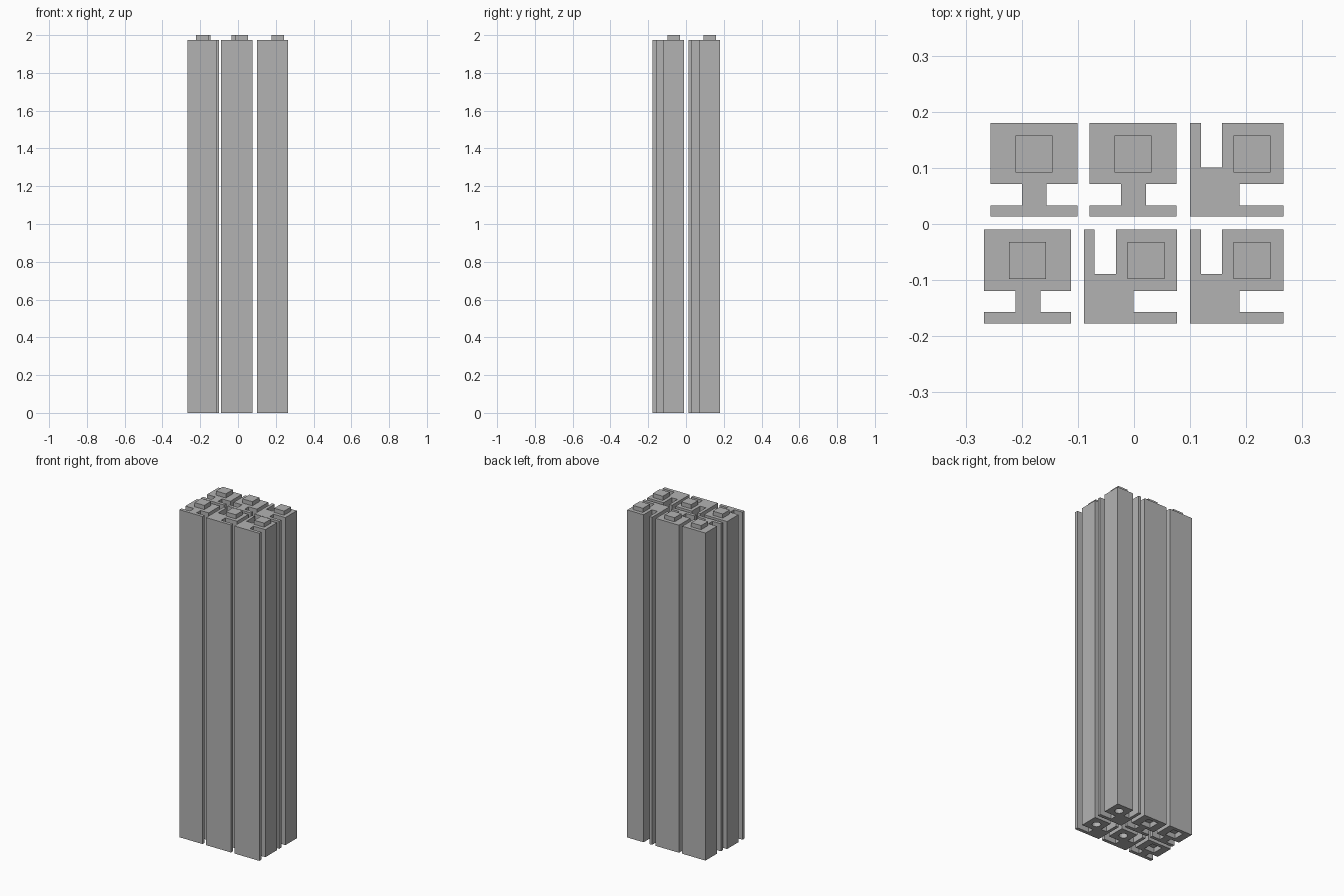
import bpy, bmesh, math

if "Cube" in bpy.data.objects:
    bpy.data.objects.remove(bpy.data.objects["Cube"])

TOP, PEG_TOP = 1.975, 2.0
RECESS = 0.03

grey = bpy.data.materials.new("plain_grey")
grey.diffuse_color = (0.45, 0.45, 0.45, 1)
grey.use_nodes = True
grey.node_tree.nodes["Principled BSDF"].inputs["Base Color"].default_value = grey.diffuse_color


def prism(name, outline, z0, z1, at):
    """Extrude a flat outline from z0 to z1, shifted to at."""
    bm = bmesh.new()
    face = bm.faces.new([bm.verts.new((x + at[0], y + at[1], z0)) for x, y in outline])
    ext = bmesh.ops.extrude_face_region(bm, geom=[face], use_keep_orig=True)
    for v in ext["geom"]:
        if isinstance(v, bmesh.types.BMVert):
            v.co.z = z1
    bmesh.ops.recalc_face_normals(bm, faces=bm.faces[:])
    mesh = bpy.data.meshes.new(name)
    bm.to_mesh(mesh)
    bm.free()
    mesh.materials.append(grey)
    obj = bpy.data.objects.new(name, mesh)
    bpy.context.collection.objects.link(obj)
    return obj


def square(cx, cy, h):
    return [(cx - h, cy - h), (cx + h, cy - h), (cx + h, cy + h), (cx - h, cy + h)]


def circle(cx, cy, r, n=16):
    return [(cx + r * math.cos(2 * math.pi * i / n),
             cy + r * math.sin(2 * math.pi * i / n)) for i in range(n)]


# Cross-section with a slot on each side
waisted = [(0, 0), (.155, 0), (.155, .02), (.1, .02), (.1, .058), (.155, .058),
           (.155, .167), (0, .167), (0, .058), (.056, .058), (.056, .02), (0, .02)]
# Cross-section with a slot at the back and one at the right
notched = [(0, 0), (.166, 0), (.166, .02), (.088, .02), (.088, .058), (.166, .058),
           (.166, .167), (.057, .167), (.057, .088), (.019, .088), (.019, .167), (0, .167)]

columns = [
    ("back_left", waisted, (-.256, .013)),
    ("back_middle", waisted, (-.079, .013)),
    ("back_right", notched, (.1, .013)),
    ("front_left", waisted, (-.267, -.177)),
    ("front_middle", notched, (-.089, -.177)),
    ("front_right", notched, (.1, -.177)),
]

for name, outline, at in columns:
    post = prism(name + "_post", outline, 0, TOP, at)
    cx, cy = (.0775 if outline is waisted else .11), .112
    # Peg on top
    prism(name + "_peg", square(cx, cy, .033), TOP, PEG_TOP, at)
    # Socket in the underside: square for waisted posts, round for notched ones
    hole = square(cx, cy, .034) if outline is waisted else circle(cx, cy, .024)
    cutter = prism(name + "_socket_cutter", hole, -.02, RECESS, at)
    cutter.hide_render = True
    cutter.hide_viewport = True
    cut = post.modifiers.new("socket", "BOOLEAN")
    cut.operation = "DIFFERENCE"
    cut.solver = "EXACT"
    cut.object = cutter
